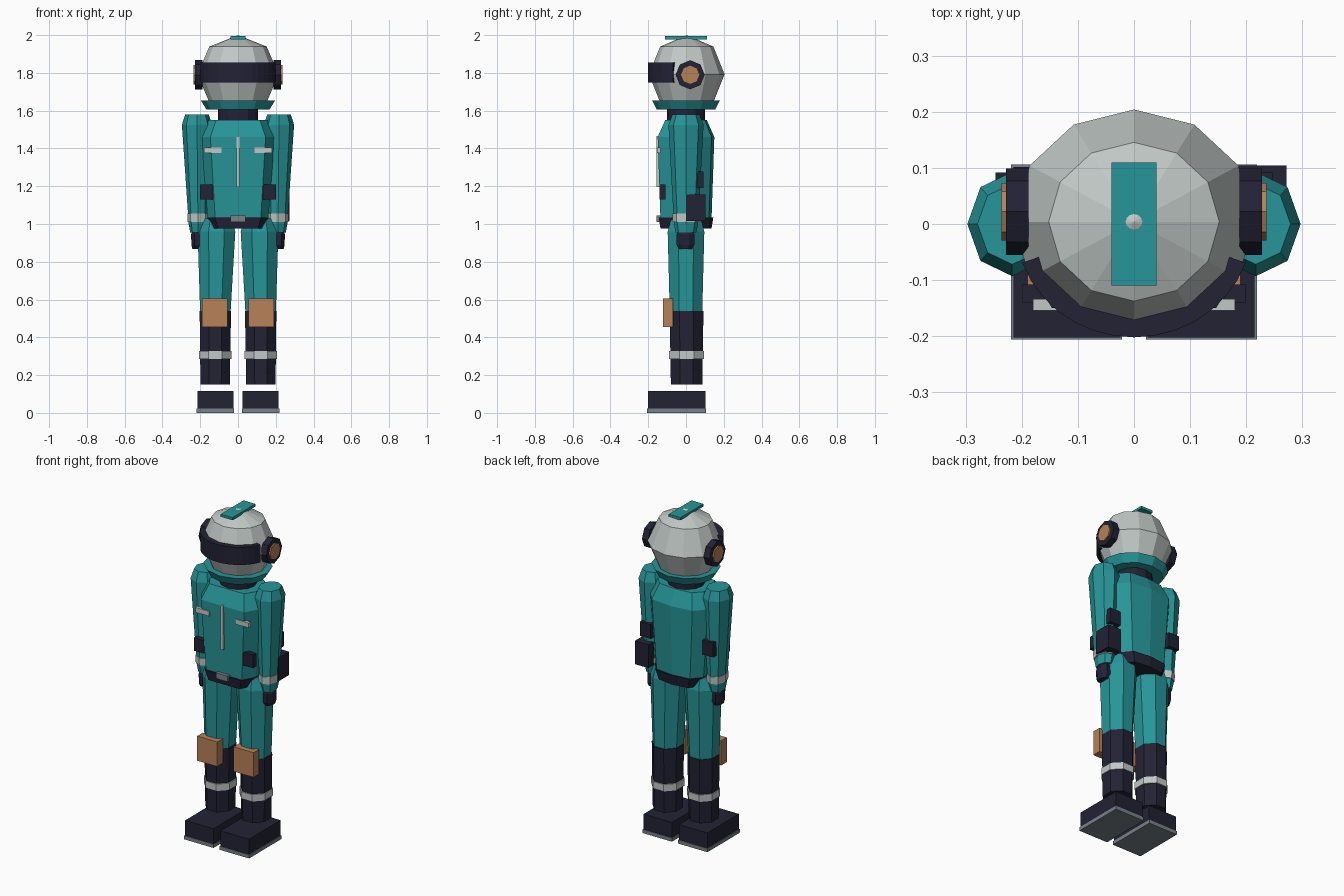
import bpy, bmesh, math
from mathutils import Matrix

cube = bpy.data.objects.get("Cube")
if cube:
    bpy.data.objects.remove(cube, do_unlink=True)


def material(name, rgb):
    m = bpy.data.materials.new(name)
    m.use_nodes = True
    m.diffuse_color = (*rgb, 1)
    m.node_tree.nodes["Principled BSDF"].inputs["Base Color"].default_value = (*rgb, 1)
    return m


TEAL = material("teal", (0.02, 0.30, 0.315))
NAVY = material("navy", (0.016, 0.016, 0.036))
TAN = material("tan", (0.48, 0.22, 0.095))
PALE = material("pale_grey", (0.53, 0.58, 0.56))
GREY = material("mid_grey", (0.19, 0.22, 0.25))


def finish(name, bm, mat):
    bmesh.ops.recalc_face_normals(bm, faces=bm.faces)
    mesh = bpy.data.meshes.new(name)
    bm.to_mesh(mesh)
    bm.free()
    mesh.materials.append(mat)
    obj = bpy.data.objects.new(name, mesh)
    bpy.context.collection.objects.link(obj)
    return obj


def box(name, mat, xs, ys, zs):
    bm = bmesh.new()
    bmesh.ops.create_cube(bm, size=1)
    spans = (xs, ys, zs)
    for v in bm.verts:
        v.co = [(a + b) / 2 + c * (b - a) for c, (a, b) in zip(v.co, spans)]
    return finish(name, bm, mat)


def polygon(n, turn=0.0):
    return [(math.cos(2 * math.pi * (i + turn) / n), math.sin(2 * math.pi * (i + turn) / n))
            for i in range(n)]


def loft(name, mat, section, rings):
    """Skin a section through rings of (z, centre x, centre y, radius x, radius y)."""
    bm = bmesh.new()
    loops = [[bm.verts.new((cx + rx * u, cy + ry * v, z)) for u, v in section]
             for z, cx, cy, rx, ry in rings]
    n = len(section)
    for a, b in zip(loops, loops[1:]):
        for i in range(n):
            j = (i + 1) % n
            bm.faces.new((a[i], a[j], b[j], b[i]))
    bm.faces.new(loops[0])
    bm.faces.new(loops[-1])
    return finish(name, bm, mat)


def disc(name, mat, x, y, z, radius, depth):
    bm = bmesh.new()
    bmesh.ops.create_cone(bm, cap_ends=True, segments=8, radius1=radius, radius2=radius,
                          depth=depth, matrix=Matrix.Translation((x, y, z))
                          @ Matrix.Rotation(math.pi / 2, 4, 'Y'))
    return finish(name, bm, mat)


OCT = polygon(8)
OCT_FLAT = polygon(8, 0.5)
BODY = [(-0.75, -1), (0.75, -1), (1, -0.45), (1, 0.45), (0.7, 0.9),
        (0, 1), (-0.7, 0.9), (-1, 0.45), (-1, -0.45)]

# Torso, belt, neck and collar
loft("torso", TEAL, BODY, [(1.02, 0, 0, 0.16, 0.135), (1.46, 0, 0, 0.195, 0.15),
                           (1.55, 0, 0, 0.155, 0.11)])
loft("belt", NAVY, BODY, [(0.975, 0, 0, 0.14, 0.135), (1.035, 0, 0, 0.163, 0.145)])
box("belt_buckle", GREY, (-0.04, 0.04), (-0.157, -0.135), (1.01, 1.045))
loft("neck", NAVY, polygon(12), [(1.53, 0, 0, 0.107, 0.1), (1.62, 0, 0, 0.107, 0.1)])
loft("collar", TEAL, polygon(12), [(1.606, 0, 0, 0.167, 0.155), (1.655, 0, 0, 0.197, 0.18)])
box("zipper", PALE, (-0.008, 0.008), (-0.156, -0.13), (1.195, 1.465))

# Helmet with crest plate
bm = bmesh.new()
bmesh.ops.create_uvsphere(bm, u_segments=12, v_segments=4, radius=1)
for v in bm.verts:
    v.co = (v.co.x * 0.215, v.co.y * 0.2 + 0.004, v.co.z * 0.208 + 1.792)
finish("helmet", bm, PALE)
box("crest_plate", TEAL, (-0.04, 0.04), (-0.11, 0.11), (1.978, 1.994))

# Visor band wrapping the front half of the helmet
bm = bmesh.new()
STEPS = 14
strips = []
for i in range(STEPS + 1):
    a = math.radians(200 + 140 * i / STEPS)
    strips.append([bm.verts.new((r * 1.05 * math.cos(a), r * math.sin(a), z))
                   for r, z in ((0.155, 1.748), (0.202, 1.748), (0.202, 1.855), (0.155, 1.855))])
for a, b in zip(strips, strips[1:]):
    for k in range(4):
        m = (k + 1) % 4
        bm.faces.new((a[k], a[m], b[m], b[k]))
bm.faces.new(strips[0])
bm.faces.new(strips[-1])
finish("visor", bm, NAVY)

# Paired parts
for side, s in (("left", 1), ("right", -1)):
    def span(a, b):
        return tuple(sorted((s * a, s * b)))

    # Ear pieces
    disc(side + "_ear_cup", NAVY, s * 0.208, 0.022, 1.79, 0.077, 0.04)
    disc(side + "_ear_cap", TAN, s * 0.216, 0.022, 1.79, 0.051, 0.04)

    # Arm, cuff stripe and hand
    loft(side + "_arm", TEAL, OCT, [
        (0.955, s * 0.213, 0, 0.04, 0.055), (1.0, s * 0.212, 0, 0.049, 0.064),
        (1.525, s * 0.217, 0, 0.08, 0.093), (1.58, s * 0.217, 0, 0.062, 0.072)])
    loft(side + "_cuff_stripe", PALE, OCT, [
        (1.01, s * 0.212, 0, 0.054, 0.07), (1.055, s * 0.212, 0, 0.056, 0.072)])
    loft(side + "_hand", NAVY, OCT_FLAT, [
        (0.868, s * 0.217, -0.003, 0.027, 0.038), (0.89, s * 0.217, -0.003, 0.032, 0.051),
        (0.945, s * 0.217, -0.003, 0.034, 0.051), (0.966, s * 0.217, -0.003, 0.026, 0.04)])
    box(side + "_arm_pocket", NAVY, span(0.175, 0.247), (0.055, 0.092), (1.19, 1.277))

    # Chest details
    box(side + "_chest_stripe", PALE, span(0.087, 0.18), (-0.154, -0.134), (1.375, 1.405))
    box(side + "_front_pouch", NAVY, span(0.133, 0.2), (-0.14, -0.108), (1.13, 1.21))

    # Leg, boot, stripe and knee pad
    loft(side + "_leg", TEAL, OCT_FLAT, [
        (0.53, s * 0.12, 0, 0.087, 0.093), (0.96, s * 0.114, 0, 0.108, 0.105),
        (1.03, s * 0.114, 0, 0.085, 0.085)])
    loft(side + "_boot_shaft", NAVY, OCT_FLAT, [
        (0.15, s * 0.121, 0.003, 0.084, 0.09), (0.54, s * 0.12, 0.003, 0.09, 0.097)])
    loft(side + "_boot_stripe", PALE, OCT_FLAT, [
        (0.285, s * 0.12, 0.003, 0.093, 0.1), (0.327, s * 0.12, 0.003, 0.093, 0.1)])
    box(side + "_knee_pad", TAN, span(0.055, 0.19), (-0.122, -0.068), (0.455, 0.605))
    box(side + "_foot", NAVY, span(0.024, 0.215), (-0.202, 0.102), (0.02, 0.115))
    box(side + "_sole", GREY, span(0.021, 0.219), (-0.206, 0.106), (0, 0.022))

# Hip pouch on one side only
box("hip_pouch", NAVY, (0.18, 0.272), (0.0, 0.104), (1.015, 1.157))
